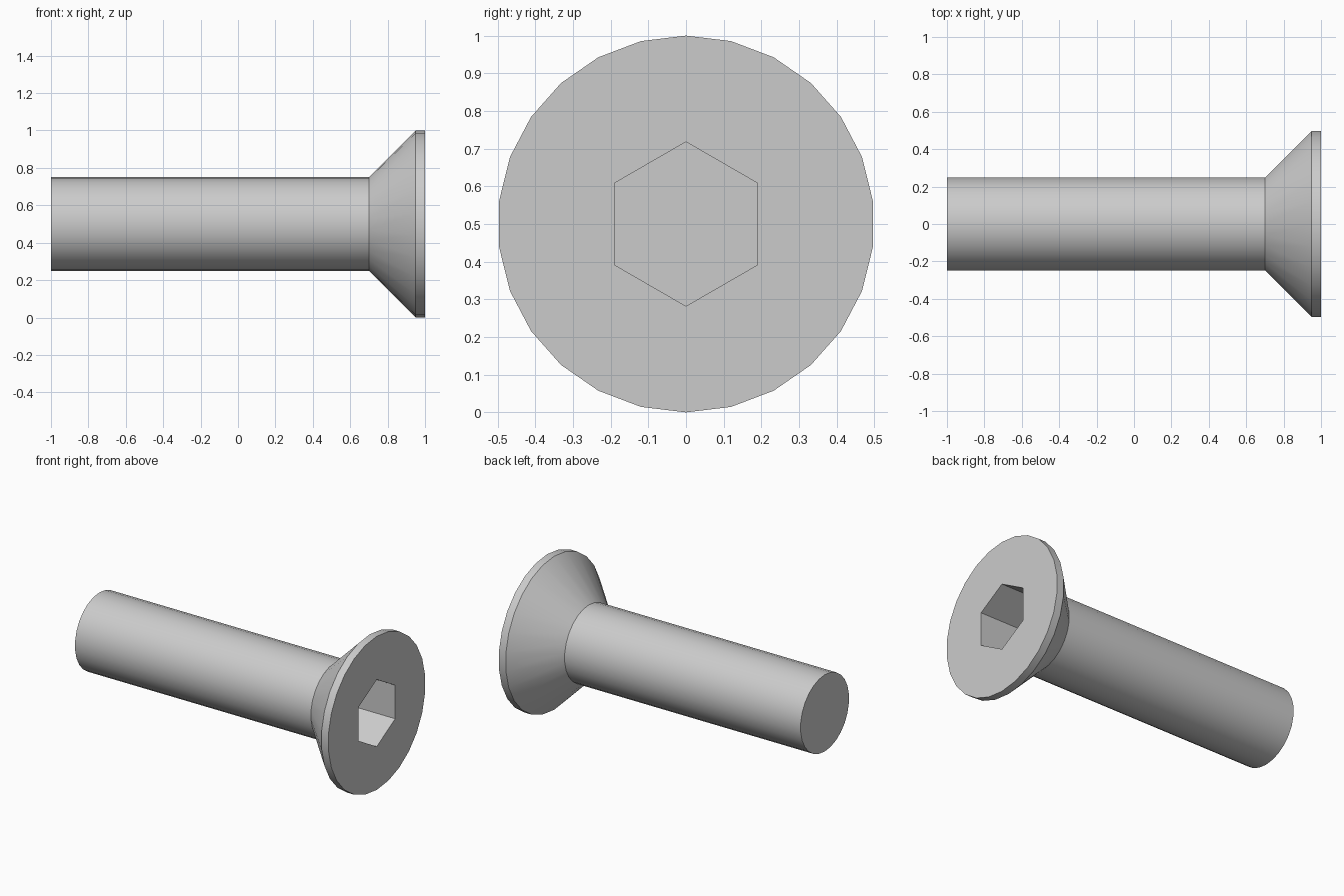
import bpy, bmesh
from math import sin, cos, pi, radians

cube = bpy.data.objects.get("Cube")
if cube:
    bpy.data.objects.remove(cube, do_unlink=True)

SIDES = 26
AXIS_Z = 0.5

steel = bpy.data.materials.new("grey_steel")
steel.use_nodes = True
GREY = (0.6, 0.6, 0.6, 1)
steel.diffuse_color = GREY
steel.node_tree.nodes["Principled BSDF"].inputs["Base Color"].default_value = GREY


def ring(bm, x, radius, count):
    """Closed ring of vertices around the screw axis, first one at the top."""
    steps = [2 * pi * i / count for i in range(count)]
    return [bm.verts.new((x, radius * sin(a), AXIS_Z + radius * cos(a))) for a in steps]


def join(bm, a, b):
    """Wall of quads between two rings of equal count."""
    n = len(a)
    for i in range(n):
        j = (i + 1) % n
        bm.faces.new((a[i], a[j], b[j], b[i]))


def loop_edges(bm, verts):
    return [bm.edges.get((verts[i - 1], verts[i])) for i in range(len(verts))]


bm = bmesh.new()

# Shaft, countersunk cone and rim, as (x, radius)
profile = [(-1, 0.25), (0.7, 0.25), (0.95, 0.5), (1, 0.5)]
rings = [ring(bm, x, r, SIDES) for x, r in profile]
for a, b in zip(rings, rings[1:]):
    join(bm, a, b)
bm.faces.new(rings[0])

# Hexagonal socket with a flat floor
mouth = ring(bm, 1, 0.218, 6)
floor = ring(bm, 0.7, 0.218, 6)
join(bm, mouth, floor)
bm.faces.new(floor)

# Flat head face around the socket
bmesh.ops.bridge_loops(bm, edges=loop_edges(bm, rings[-1]) + loop_edges(bm, mouth))
bmesh.ops.recalc_face_normals(bm, faces=bm.faces)

mesh = bpy.data.meshes.new("countersunk_screw")
bm.to_mesh(mesh)
bm.free()
mesh.materials.append(steel)
screw = bpy.data.objects.new("countersunk_screw", mesh)
bpy.context.collection.objects.link(screw)

# Smooth round walls, crisp rims
bpy.ops.object.select_all(action="DESELECT")
screw.select_set(True)
bpy.context.view_layer.objects.active = screw
bpy.ops.object.shade_smooth_by_angle(angle=radians(30))
